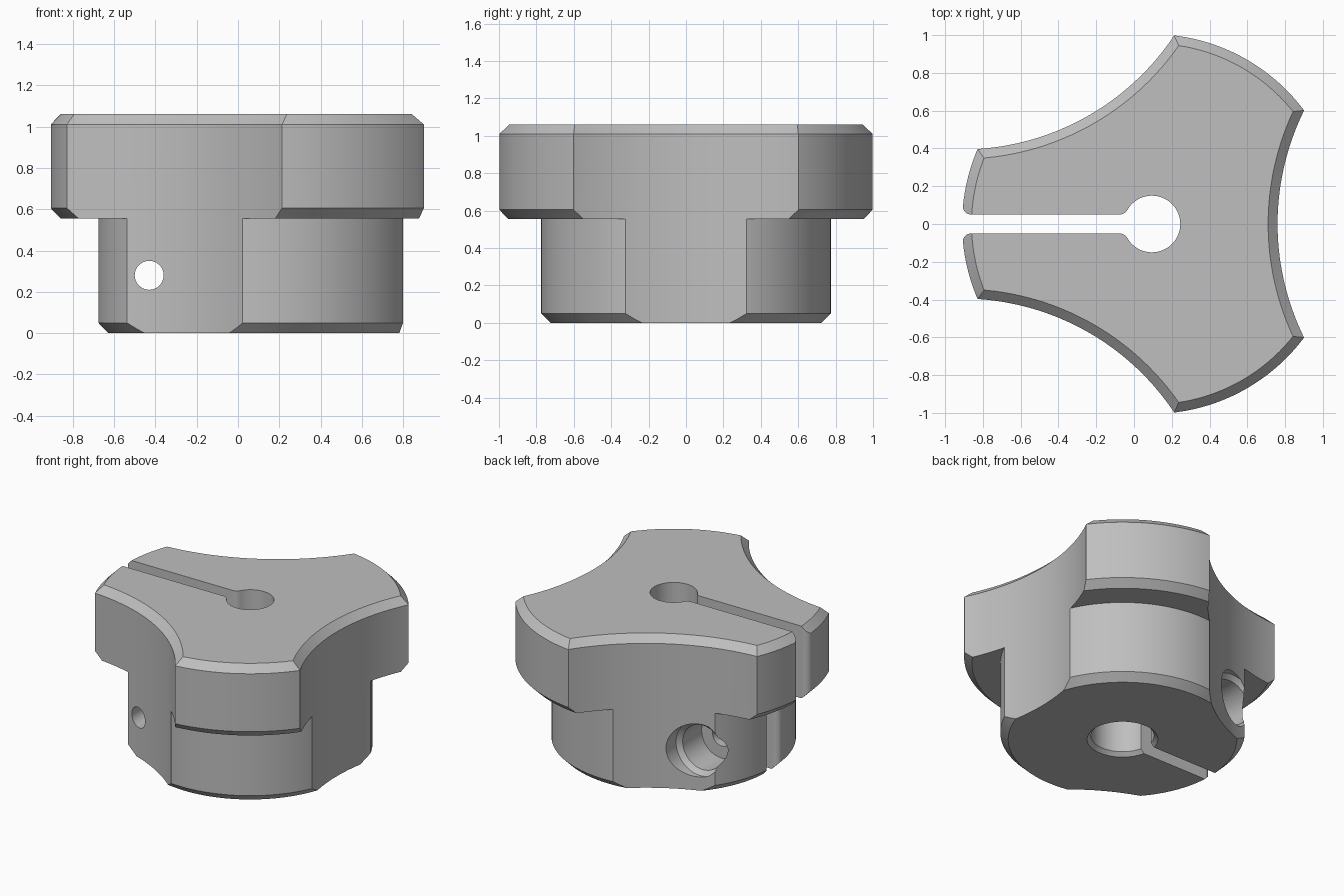
import bpy
import bmesh
from math import cos, sin, pi, radians
from mathutils import Matrix, Vector

if "Cube" in bpy.data.objects:
    bpy.data.objects.remove(bpy.data.objects["Cube"], do_unlink=True)

AXIS = Vector((0.095, 0, 0))      # centre of the knob
TOP, STEP, CH = 1.06, 0.555, 0.05  # heights and chamfer size
FLANGE_R, HUB_R = 1.005, 0.775
SCALLOP_R, SCALLOP_D = 1.356, 2.021


def finish(name, bm, matrix):
    bmesh.ops.recalc_face_normals(bm, faces=bm.faces)
    bm.transform(matrix)
    mesh = bpy.data.meshes.new(name)
    bm.to_mesh(mesh)
    bm.free()
    obj = bpy.data.objects.new(name, mesh)
    bpy.context.collection.objects.link(obj)
    return obj


def lathe(name, profile, matrix, segments=96):
    """Revolve (radius, height) points into a closed solid."""
    bm = bmesh.new()
    turns = [2 * pi * i / segments for i in range(segments)]
    rings = [[bm.verts.new((r * cos(a), r * sin(a), z)) for a in turns] for r, z in profile]
    for low, high in zip(rings, rings[1:]):
        for i in range(segments):
            j = (i + 1) % segments
            bm.faces.new((low[i], low[j], high[j], high[i]))
    bm.faces.new(rings[0])
    bm.faces.new(rings[-1])
    return finish(name, bm, matrix)


def prism(name, outline, z0, z1):
    bm = bmesh.new()
    face = bm.faces.new([bm.verts.new((x, y, z0)) for x, y in outline])
    new = bmesh.ops.extrude_face_region(bm, geom=[face])["geom"]
    verts = [v for v in new if isinstance(v, bmesh.types.BMVert)]
    bmesh.ops.translate(bm, verts=verts, vec=(0, 0, z1 - z0))
    return finish(name, bm, Matrix())


def arc(cx, cy, r, a0, a1, n=8):
    angles = [radians(a0 + (a1 - a0) * i / n) for i in range(n + 1)]
    return [(cx + r * cos(a), cy + r * sin(a)) for a in angles]


def slot_outline(outer_x, half=0.05, f=0.045):
    """Slot with rounded corners at the bore and at the rim."""
    side = [(0.05, 0.075)]
    side += arc(-0.078, half + 0.05, 0.05, -30, -90)
    side += arc(outer_x + f, half + f, f, -90, -180)
    side.append((outer_x - 0.1, half + f))
    return side + [(x, -y) for x, y in reversed(side)]


def cut(body, cutter):
    cutter.hide_render = True
    mod = body.modifiers.new("cut", "BOOLEAN")
    mod.operation = "DIFFERENCE"
    mod.solver = "EXACT"
    mod.object = cutter
    bpy.context.view_layer.objects.active = body
    bpy.ops.object.modifier_apply(modifier=mod.name)
    bpy.data.objects.remove(cutter, do_unlink=True)


# Turned body: hub below, wider flange above
centre = Matrix.Translation(AXIS)
knob = lathe("clamp_knob", [
    (HUB_R - CH, 0), (HUB_R, CH), (HUB_R, STEP),
    (FLANGE_R - CH, STEP), (FLANGE_R, STEP + CH),
    (FLANGE_R, TOP - CH), (FLANGE_R - CH, TOP)], centre, 144)

# Three finger scallops, flared at the top to leave a chamfer
for k in range(3):
    place = centre @ Matrix.Rotation(k * 2 * pi / 3, 4, "Z") @ Matrix.Translation((SCALLOP_D, 0, 0))
    cut(knob, lathe("scallop_cutter", [
        (SCALLOP_R, -0.1), (SCALLOP_R, TOP - CH),
        (SCALLOP_R + 2 * CH, TOP + CH)], place, 240))

# Stepped centre bore with a chamfered mouth below
cut(knob, lathe("bore_cutter", [
    (0.25, -0.025), (0.2, 0.025), (0.2, 0.6), (0.15, 0.6), (0.15, 1.2)], centre, 64))

# Clamping slot through flange and hub
cut(knob, prism("flange_slot_cutter", slot_outline(-0.907), -0.1, 1.2))
cut(knob, prism("hub_slot_cutter", slot_outline(-0.678), -0.1, STEP))

# Cross screw hole with a counterbore at the back
across = Matrix.Translation((-0.43, 0, 0.28)) @ Matrix.Rotation(-pi / 2, 4, "X")
cut(knob, lathe("screw_hole_cutter", [
    (0.07, -1), (0.07, 0.22), (0.155, 0.22), (0.155, 0.43),
    (0.185, 0.46), (0.185, 1)], across, 48))

# One plain grey
grey = bpy.data.materials.new("plain_grey")
grey.use_nodes = True
colour = (0.52, 0.52, 0.52, 1)
grey.diffuse_color = colour
grey.node_tree.nodes["Principled BSDF"].inputs["Base Color"].default_value = colour
knob.data.materials.clear()
knob.data.materials.append(grey)

bpy.ops.object.select_all(action="DESELECT")
knob.select_set(True)
bpy.context.view_layer.objects.active = knob
bpy.ops.object.shade_smooth_by_angle(angle=radians(25))
